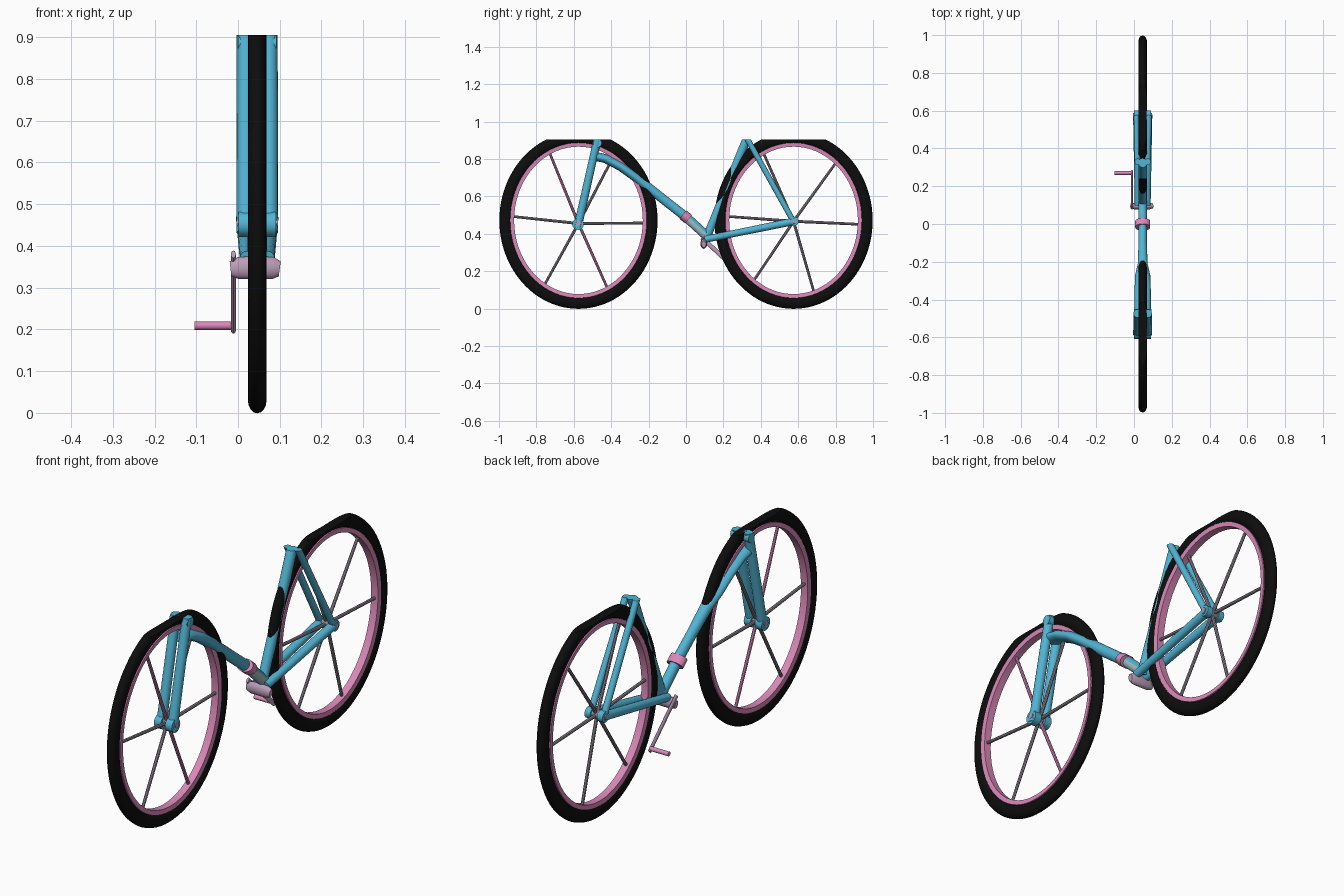
import bpy
import bmesh
import math
from mathutils import Vector

cube = bpy.data.objects.get("Cube")
if cube:
    bpy.data.objects.remove(cube)

MID = 0.046      # x of the wheel plane
TOP = 0.905      # everything is cut flat at this height
AXLE_Z = 0.472


def material(name, rgb):
    m = bpy.data.materials.new(name)
    m.use_nodes = True
    m.diffuse_color = (*rgb, 1)
    bsdf = next(n for n in m.node_tree.nodes if n.type == 'BSDF_PRINCIPLED')
    bsdf.inputs["Base Color"].default_value = (*rgb, 1)
    bsdf.inputs["Roughness"].default_value = 0.6
    return m


BLUE = material("frame blue", (0.085, 0.46, 0.66))
PINK = material("rim pink", (0.70, 0.25, 0.48))
MAUVE = material("crank mauve", (0.50, 0.34, 0.48))
GREY = material("spoke grey", (0.31, 0.26, 0.32))
PALE = material("pale blue grey", (0.36, 0.52, 0.58))
BLACK = material("tyre black", (0.004, 0.004, 0.004))


def finish(name, bm, *mats):
    # cut flat at the top, close the cut, shade smooth
    cut = bmesh.ops.bisect_plane(bm, geom=bm.verts[:] + bm.edges[:] + bm.faces[:],
                                 plane_co=(0, 0, TOP), plane_no=(0, 0, 1), clear_outer=True)
    edges = [e for e in cut['geom_cut'] if isinstance(e, bmesh.types.BMEdge)]
    if edges:
        bmesh.ops.holes_fill(bm, edges=edges)
    bmesh.ops.recalc_face_normals(bm, faces=bm.faces[:])
    mesh = bpy.data.meshes.new(name)
    bm.to_mesh(mesh)
    bm.free()
    obj = bpy.data.objects.new(name, mesh)
    bpy.context.collection.objects.link(obj)
    for m in mats:
        mesh.materials.append(m)
    bpy.ops.object.select_all(action='DESELECT')
    obj.select_set(True)
    bpy.context.view_layer.objects.active = obj
    bpy.ops.object.shade_smooth_by_angle(angle=math.radians(40))
    return obj


def skin(bm, rings, closed=False):
    # bridge rings of points into a tube
    rows = [[bm.verts.new(p) for p in ring] for ring in rings]
    n = len(rows[0])
    pairs = list(zip(rows, rows[1:])) + ([(rows[-1], rows[0])] if closed else [])
    for a, b in pairs:
        for i in range(n):
            j = (i + 1) % n
            bm.faces.new((a[i], a[j], b[j], b[i]))
    if not closed:
        bm.faces.new(rows[0])
        bm.faces.new(rows[-1])


def oval(center, u, v, n):
    turns = [2 * math.pi * i / n for i in range(n)]
    return [Vector(center) + u * math.cos(a) + v * math.sin(a) for a in turns]


def tube(name, path, mat, sides=16):
    # path items: x, y, z, sideways radius, radius within the wheel plane
    pts = [Vector(p[:3]) for p in path]
    rings = []
    for i, p in enumerate(path):
        t = (pts[min(i + 1, len(pts) - 1)] - pts[max(i - 1, 0)]).normalized()
        side = Vector((1, 0, 0)) if abs(t.x) < 0.9 else Vector((0, 1, 0))
        side = (side - t * side.dot(t)).normalized()
        rings.append(oval(pts[i], side * p[3], t.cross(side) * p[4], sides))
    bm = bmesh.new()
    skin(bm, rings)
    return finish(name, bm, mat)


def rod(name, a, b, r, mat, r2=None, sides=16):
    r2 = r if r2 is None else r2
    return tube(name, [(*a, r, r), (*b, r2, r2)], mat, sides)


def hoop(name, y, section, mat, steps=96):
    # section items: x offset, outward offset from the oval rim line
    rings = []
    for k in range(steps):
        a = 2 * math.pi * k / steps
        rings.append([Vector((MID + sx, y + (0.36 + o) * math.cos(a),
                              AXLE_Z + (0.41 + o) * math.sin(a))) for sx, o in section])
    bm = bmesh.new()
    skin(bm, rings, closed=True)
    return finish(name, bm, mat)


# Wheels: tyre, rim, hub and six spokes each
turns = [2 * math.pi * i / 16 for i in range(16)]
tyre = [(0.0225 * math.cos(a), 0.031 + 0.032 * math.sin(a)) for a in turns]
rim = [(-0.019, 0.005), (0.019, 0.005), (0.017, -0.016), (-0.017, -0.016)]
spoke_angles = {"front": (177, 116, 58, -2, -64, -121), "rear": (177, 117, 50, -3, -72, -127)}
for label, y, hub_z in (("front", -0.575, 0.455), ("rear", 0.575, 0.467)):
    hoop(label + "_tyre", y, tyre, BLACK)
    hoop(label + "_rim", y, rim, PINK, 72)
    rod(label + "_hub", (MID - 0.032, y, hub_z), (MID + 0.032, y, hub_z), 0.02, GREY)
    rod(label + "_axle", (MID - 0.05, y, hub_z), (MID + 0.05, y, hub_z), 0.013, MAUVE)
    for i, deg in enumerate(spoke_angles[label]):
        a = math.radians(deg)
        end = (MID, y + 0.355 * math.cos(a), AXLE_Z + 0.405 * math.sin(a))
        pink = label == "front" and i in (1, 4)
        rod(f"{label}_spoke_{i + 1}", (MID, y, hub_z), end, 0.008,
            PINK if pink else GREY, 0.007, 8)

# Fork blades, seat stays and chain stays, one on each side
for label, s in (("right", -1), ("left", 1)):
    x = MID + s * 0.028
    rod(label + "_fork_blade", (x, -0.58, 0.432), (x, -0.468, 0.93), 0.022, BLUE, 0.021)
    rod(label + "_fork_end", (x - 0.017, -0.577, 0.452), (x + 0.017, -0.577, 0.452), 0.031, BLUE)
    rod(label + "_seat_stay", (MID + s * 0.033, 0.578, 0.46), (MID + s * 0.027, 0.318, 0.925),
        0.015, BLUE)
    rod(label + "_chain_stay", (MID + s * 0.024, 0.1, 0.37), (MID + s * 0.031, 0.58, 0.467),
        0.018, BLUE, 0.02)
    rod(label + "_rear_end", (MID + s * 0.031 - 0.014, 0.577, 0.467),
        (MID + s * 0.031 + 0.014, 0.577, 0.467), 0.025, BLUE)
rod("fork_crown", (MID - 0.046, -0.473, 0.885), (MID + 0.046, -0.473, 0.885), 0.023, BLUE)

# Main tube: wide beside the front tyre, then round
tube("main_tube", [(MID, -0.49, 0.815, 0.042, 0.024), (MID, -0.43, 0.802, 0.043, 0.024),
                   (MID, -0.35, 0.76, 0.043, 0.024), (MID, -0.27, 0.703, 0.04, 0.024),
                   (MID, -0.21, 0.655, 0.026, 0.025), (MID, -0.1, 0.568, 0.022, 0.025),
                   (MID, 0.0, 0.49, 0.022, 0.025)], BLUE, 20)

# Lower tube, pale on its left underside
lower = tube("lower_tube", [(MID, 0.0, 0.49, 0.023, 0.025), (MID, 0.115, 0.385, 0.023, 0.025)], BLUE, 20)
lower.data.materials.append(PALE)
for f in lower.data.polygons:
    if f.normal.x > -0.3 and f.normal.z < 0.25:
        f.material_index = 1

# Collar clamp on the main tube
tube("collar", [(MID, -0.017, 0.503, 0.04, 0.029), (MID, 0.014, 0.478, 0.04, 0.029)], PINK, 20)

# Seat tube
rod("seat_tube", (MID, 0.108, 0.375), (MID, 0.332, 0.925), 0.022, BLUE, 0.023)

# Bottom bracket, crank and pedal
tube("bottom_bracket", [(-0.018, 0.095, 0.345, 0.012, 0.018), (0.0, 0.095, 0.347, 0.017, 0.026),
                        (0.045, 0.095, 0.348, 0.018, 0.028), (0.085, 0.095, 0.347, 0.017, 0.026),
                        (0.1, 0.095, 0.345, 0.012, 0.018)], MAUVE)
tube("crank_arm", [(-0.011, 0.085, 0.38, 0.006, 0.012), (-0.011, 0.278, 0.198, 0.006, 0.011)],
     MAUVE, 12)
rod("pedal", (-0.104, 0.27, 0.209), (-0.008, 0.27, 0.209), 0.01, PINK, sides=12)
